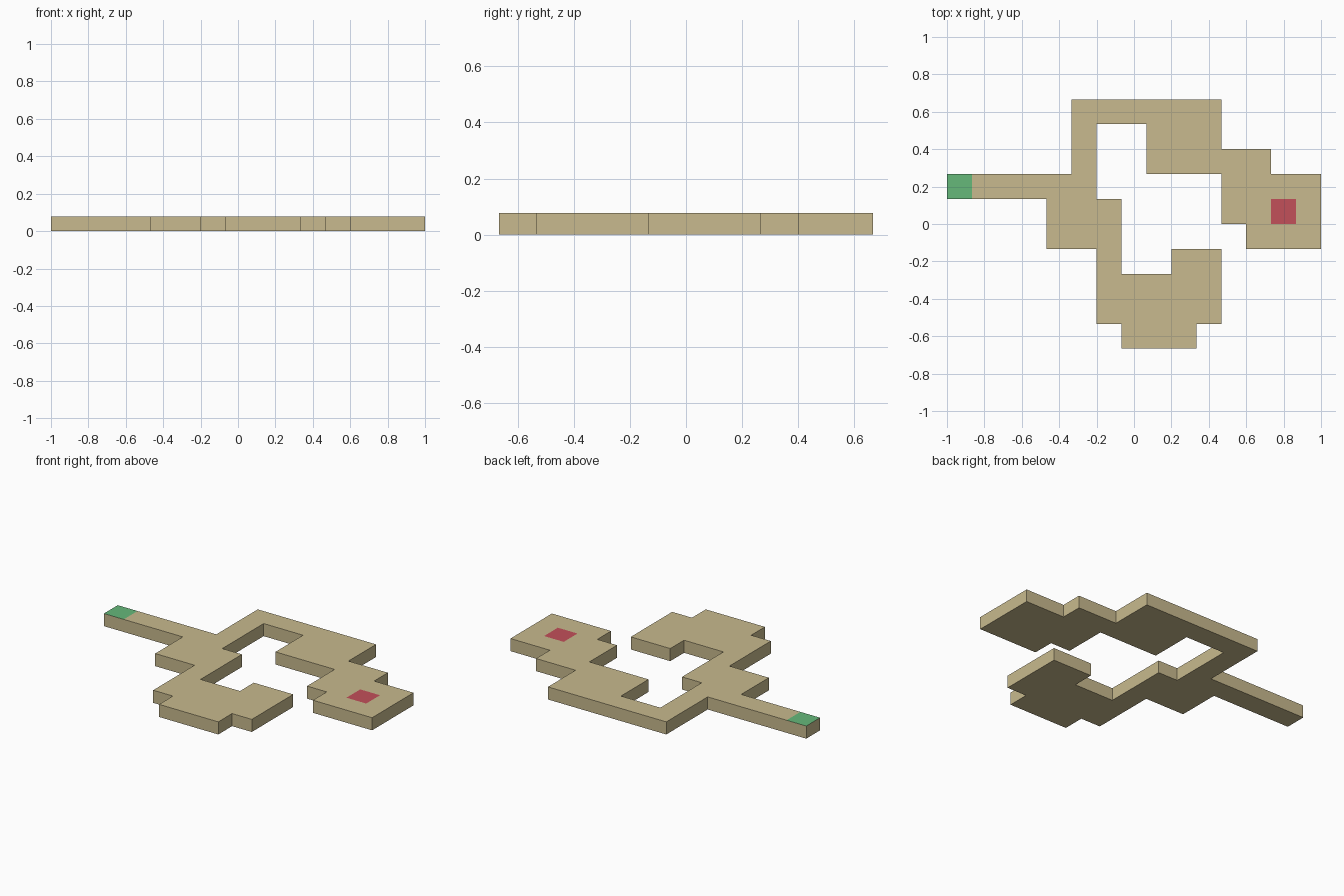
import bpy, bmesh

if "Cube" in bpy.data.objects:
    bpy.data.objects.remove(bpy.data.objects["Cube"])

CELL = 2 / 15
HEIGHT = 0.077

# Floor plan, back row first: # floor, S start tile, G goal tile
PLAN = [
    ".....######....",
    ".....#..###....",
    ".....#..#####..",
    "S#####.....####",
    "....###....##G#",
    "....###.....###",
    "......#..##....",
    "......#####....",
    "......#####....",
    ".......###.....",
]


def srgb(r, g, b):
    lin = lambda c: ((c / 255 + 0.055) / 1.055) ** 2.4
    return (lin(r), lin(g), lin(b), 1)


COLOURS = [("tan floor", srgb(200, 186, 142)),
           ("green start", srgb(102, 184, 122)),
           ("red goal", srgb(194, 80, 90))]
SLOT = {"#": 0, "S": 1, "G": 2}

# One square face per cell of the plan
bm = bmesh.new()
for row, line in enumerate(PLAN):
    for col, ch in enumerate(line):
        if ch == ".":
            continue
        x, y = -1 + col * CELL, (len(PLAN) / 2 - row - 1) * CELL
        face = bm.faces.new([bm.verts.new((x + dx * CELL, y + dy * CELL, HEIGHT))
                             for dx, dy in ((0, 0), (1, 0), (1, 1), (0, 1))])
        face.material_index = SLOT[ch]
bmesh.ops.remove_doubles(bm, verts=bm.verts, dist=0.001)

# Thicken downwards into a slab, colouring only the top
top = bm.faces[:]
copy = bmesh.ops.extrude_face_region(bm, geom=top, use_keep_orig=True)["geom"]
moved = [v for v in copy if isinstance(v, bmesh.types.BMVert)]
bmesh.ops.translate(bm, verts=moved, vec=(0, 0, -HEIGHT))
bmesh.ops.recalc_face_normals(bm, faces=bm.faces)
for f in bm.faces:
    if f.normal.z < 0.5:
        f.material_index = 0

# Merge flat areas, keeping the colour borders
bmesh.ops.dissolve_limit(bm, angle_limit=0.01, verts=bm.verts, edges=bm.edges,
                         delimit={"MATERIAL"})

mesh = bpy.data.meshes.new("floor_slab")
bm.to_mesh(mesh)
bm.free()
for name, colour in COLOURS:
    mat = bpy.data.materials.new(name)
    mat.diffuse_color = colour
    mat.use_nodes = True
    mat.node_tree.nodes["Principled BSDF"].inputs["Base Color"].default_value = mat.diffuse_color
    mesh.materials.append(mat)
slab = bpy.data.objects.new("floor_slab", mesh)
bpy.context.collection.objects.link(slab)
